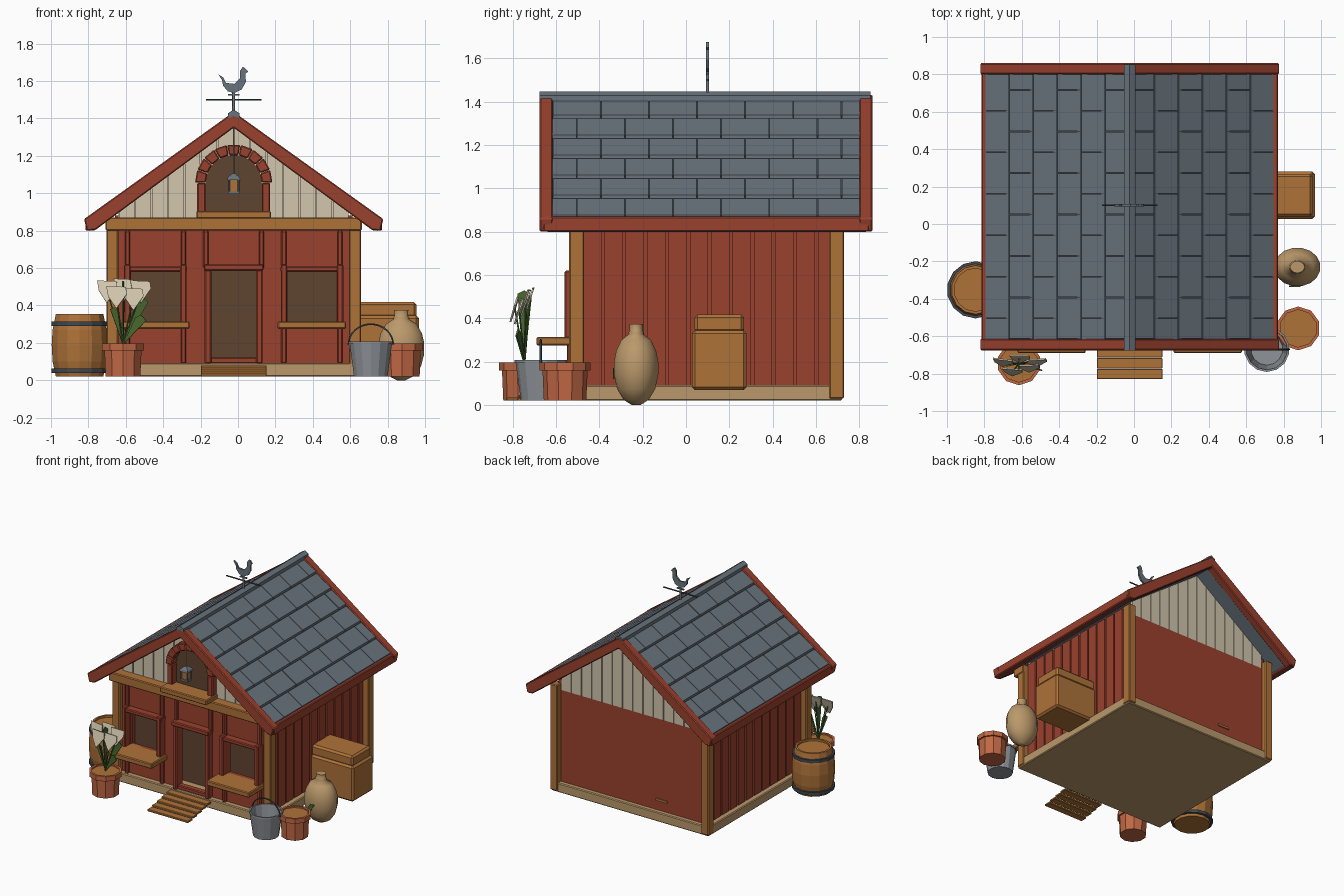
import bpy, bmesh, math

if "Cube" in bpy.data.objects:
    bpy.data.objects.remove(bpy.data.objects["Cube"])


def material(name, hexcode):
    channels = [int(hexcode[i:i + 2], 16) / 255 for i in (0, 2, 4)]
    linear = [((c + 0.055) / 1.055) ** 2.4 for c in channels] + [1]
    mat = bpy.data.materials.new(name)
    mat.use_nodes = True
    mat.diffuse_color = linear
    mat.node_tree.nodes["Principled BSDF"].inputs["Base Color"].default_value = linear
    return mat


red = material("barn red", "9A412E")
wood = material("warm wood", "AE7239")
tan = material("pale tan", "BB996B")
cream = material("cream paint", "D2C6AD")
slate = material("slate", "69747D")
brown = material("dark interior", "5E432F")
clay = material("terracotta", "C06844")
steel = material("steel grey", "8E9297")
green = material("leaf green", "48682F")
iron = material("dark iron", "41484F")

CENTRE = -0.023   # middle of the house in x
FRONT, BACK = -0.5, 0.685   # wall faces
INNER = -0.38     # dark back of the openings
RISE = 0.72       # roof slope


def finish(name, bm, mat, location=(0, 0, 0), bevel=0.0):
    bmesh.ops.recalc_face_normals(bm, faces=bm.faces)
    mesh = bpy.data.meshes.new(name)
    bm.to_mesh(mesh)
    bm.free()
    mesh.materials.append(mat)
    ob = bpy.data.objects.new(name, mesh)
    ob.location = location
    bpy.context.collection.objects.link(ob)
    if bevel:
        mod = ob.modifiers.new("soft edges", "BEVEL")
        mod.width, mod.segments = bevel, 1
    return ob


def add_prism(bm, points, near, far):
    """Extrude an x-z outline along y."""
    face = bm.faces.new([bm.verts.new((x, near, z)) for x, z in points])
    moved = bmesh.ops.extrude_face_region(bm, geom=[face])["geom"]
    verts = [v for v in moved if isinstance(v, bmesh.types.BMVert)]
    bmesh.ops.translate(bm, vec=(0, far - near, 0), verts=verts)


def prism(name, points, near, far, mat, x=CENTRE, bevel=0.0):
    bm = bmesh.new()
    add_prism(bm, points, near, far)
    return finish(name, bm, mat, (x, 0, 0), bevel)


def box(name, left, right, near, far, low, high, mat, x=CENTRE, bevel=0.006):
    outline = [(left, low), (right, low), (right, high), (left, high)]
    return prism(name, outline, near, far, mat, x, bevel)


def lathe(name, profile, x, y, sides, mat, smooth=False):
    bm = bmesh.new()
    rings = []
    for radius, z in profile:
        turn = [math.tau * (k + 0.5) / sides for k in range(sides)]
        rings.append([bm.verts.new((radius * math.cos(a), radius * math.sin(a), z)) for a in turn])
    for low, high in zip(rings, rings[1:]):
        for k in range(sides):
            n = (k + 1) % sides
            bm.faces.new((low[k], low[n], high[n], high[k]))
    bm.faces.new(rings[0])
    bm.faces.new(rings[-1])
    ob = finish(name, bm, mat, (x, y, 0))
    if smooth:
        for poly in ob.data.polygons:
            poly.use_smooth = len(poly.vertices) == 4
    return ob


def rod(name, points, radius, mat):
    curve = bpy.data.curves.new(name, "CURVE")
    curve.dimensions = "3D"
    curve.bevel_depth, curve.bevel_resolution = radius, 1
    curve.use_fill_caps = True
    spline = curve.splines.new("POLY")
    spline.points.add(len(points) - 1)
    for target, p in zip(spline.points, points):
        target.co = (*p, 1)
    curve.materials.append(mat)
    bpy.context.collection.objects.link(bpy.data.objects.new(name, curve))


def mirrored(half):
    """Complete an outline whose first and last points lie on the middle line."""
    return half + [(-x, z) for x, z in reversed(half) if x]


# Body
box("foundation", -0.675, 0.675, -0.54, 0.72, 0.02, 0.092, tan)
box("wall_core", -0.615, 0.615, INNER, BACK, 0.08, 0.8, red, bevel=0)
box("interior_panel", -0.59, 0.59, INNER - 0.007, INNER, 0.09, 0.8, brown, bevel=0)
prism("gable_core", mirrored([(0, 0.8), (0.615, 0.8), (0.615, 0.9), (0, 1.35)]),
      FRONT + 0.02, BACK - 0.01, cream)
box("front_beam", -0.685, 0.685, -0.575, -0.47, 0.8, 0.87, wood)
box("door_header_wall", -0.13, 0.13, FRONT, -0.47, 0.59, 0.8, red, bevel=0)
box("door_lintel", -0.16, 0.16, -0.56, -0.48, 0.585, 0.62, red)
box("door_threshold", -0.125, 0.125, -0.53, -0.48, 0.09, 0.122, red)
box("back_wall_peg", -0.3, -0.2, BACK, BACK + 0.008, 0.165, 0.182, wood, bevel=0)

for side, label in ((-1, "right"), (1, "left")):
    def part(name, inner, outer, near, far, low, high, mat, bevel=0.006):
        left, right = sorted((side * inner, side * outer))
        return box(label + "_" + name, left, right, near, far, low, high, mat, bevel=bevel)

    part("front_post", 0.617, 0.68, -0.54, -0.47, 0.03, 0.87, wood)
    part("back_post", 0.617, 0.68, 0.66, 0.73, 0.03, 0.85, wood)
    # Front wall around the openings
    part("wall_by_door", 0.122, 0.288, FRONT, -0.47, 0.08, 0.8, red, 0)
    part("wall_by_corner", 0.548, 0.62, FRONT, -0.47, 0.08, 0.8, red, 0)
    part("wall_over_window", 0.288, 0.548, FRONT, -0.47, 0.585, 0.8, red, 0)
    part("wall_under_window", 0.288, 0.548, FRONT, -0.47, 0.08, 0.315, red, 0)
    part("corner_return", 0.59, 0.615, FRONT, INNER, 0.08, 0.87, red, 0)
    # Trim and shelf
    part("door_jamb", 0.12, 0.155, -0.55, -0.48, 0.09, 0.62, red)
    part("window_head", 0.25, 0.585, -0.555, -0.48, 0.58, 0.61, red)
    for name, at in (("inner", 0.252), ("outer", 0.552)):
        part("window_jamb_" + name, at, at + 0.034, -0.56, -0.48, 0.3, 0.62, red)
        part("batten_" + name, at + 0.002, at + 0.03, -0.525, FRONT, 0.09, 0.8, red)
    part("door_batten", 0.135, 0.163, -0.525, FRONT, 0.6, 0.8, red)
    part("window_shelf", 0.235, 0.6, -0.69, -0.48, 0.275, 0.315, wood)
    # Side planking
    bm = bmesh.new()
    pitch = 0.0985
    for k in range(12):
        start = FRONT + 0.025 + k * pitch
        low, high = sorted((side * 0.61, side * 0.635))
        add_prism(bm, [(low, 0.08), (high, 0.08), (high, 0.88), (low, 0.88)],
                  start, min(start + pitch - 0.014, BACK))
    finish(label + "_wall_planks", bm, red, (CENTRE, 0, 0))

# Gable boards, front and back
for label, near in (("front", FRONT), ("back", BACK - 0.02)):
    bm = bmesh.new()
    width = 0.088
    for k in range(-7, 7):
        a, b = k * width + 0.003, (k + 1) * width - 0.003
        add_prism(bm, [(a, 0.8), (b, 0.8), (b, 1.35 - RISE * abs(b)), (a, 1.35 - RISE * abs(a))],
                  near, near + 0.02)
    finish(label + "_gable_boards", bm, cream, (CENTRE, 0, 0))

# Attic hatch with arch stones
RADIUS, SPRING = 0.15, 1.055
arc = [math.pi * k / 16 for k in range(17)]
prism("hatch_opening", [(-RADIUS, 0.89), (RADIUS, 0.89)]
      + [(RADIUS * math.cos(a), SPRING + RADIUS * math.sin(a)) for a in arc], FRONT - 0.008, FRONT, brown)
box("hatch_shelf", -0.2, 0.2, -0.64, FRONT, 0.865, 0.905, wood)
for side, label in ((-1, "right"), (1, "left")):
    left, right = sorted((side * RADIUS, side * 0.195))
    box(label + "_hatch_jamb", left, right, -0.56, FRONT, 0.9, SPRING, red)
stones = 9
for k in range(stones):
    a, b = math.pi * (k + 0.02) / stones, math.pi * (k + 0.98) / stones
    ring = [(r * math.cos(t), SPRING + r * math.sin(t))
            for r, t in ((RADIUS, a), (0.207, a), (0.207, b), (RADIUS, b))]
    prism("arch_stone", ring, -0.565, FRONT, red, bevel=0.006)

# Hanging lantern
rod("lantern_wire", [(CENTRE, -0.6, 1.09), (CENTRE, -0.6, 1.37)], 0.003, steel)
lathe("lantern_glass", [(0.033, 1.01), (0.033, 1.075)], CENTRE, -0.6, 4, wood)
lathe("lantern_base", [(0.042, 0.995), (0.042, 1.01)], CENTRE, -0.6, 4, slate)
lathe("lantern_cap", [(0.052, 1.07), (0.045, 1.085), (0.012, 1.105)], CENTRE, -0.6, 4, slate)
for dx in (-1, 1):
    for dy in (-1, 1):
        x, y = CENTRE + dx * 0.025, -0.6 + dy * 0.025
        rod("lantern_bar", [(x, y, 1.0), (x, y, 1.08)], 0.005, slate)


# Roof
def slope(dx, top):
    return (dx, top - RISE * dx)


def layer(top, bottom, reach):
    return mirrored([(0, bottom), slope(reach, bottom), slope(reach, top), (0, top)])


prism("roof_slab", layer(1.41, 1.352, 0.77), -0.64, 0.83, slate)
prism("roof_underlay", layer(1.415, 1.408, 0.765), -0.63, 0.82, iron)
barge = mirrored([(0, 1.435), (0.8, 0.862), (0.785, 0.8), (0.74, 0.803), (0, 1.35)])
prism("front_barge_board", barge, -0.675, -0.615, red, bevel=0.006)
prism("back_barge_board", barge, 0.8, 0.86, red, bevel=0.006)
prism("ridge_cap", mirrored([(0, 1.447), (0.03, 1.428), (0.03, 1.4), (0, 1.415)]), -0.677, 0.852, slate)
rows, tile, gap = 6, 0.222, 0.002
for side, label in ((-1, "right"), (1, "left")):
    low, high = sorted((side * 0.74, side * 0.793))
    box(label + "_fascia", low, high, -0.66, 0.845, 0.8, 0.87, red)
    bm = bmesh.new()
    for row in range(rows):
        a = 0.01 + row * 0.768 / rows
        b = a + 0.768 / rows - 0.008
        outline = [slope(a, 1.412), slope(b, 1.412), slope(b, 1.432), slope(a, 1.422)]
        outline = [(side * x, z) for x, z in outline]
        y = -0.615 - (row % 2) * tile / 2
        while y < 0.8:
            add_prism(bm, outline, max(y, -0.62) + gap, min(y + tile, 0.805) - gap)
            y += tile
    finish(label + "_shingles", bm, slate, (CENTRE, 0, 0))

# Weather vane
rod("vane_pole", [(CENTRE, 0.1, 1.43), (CENTRE, 0.1, 1.56)], 0.008, slate)
rod("vane_arm", [(-0.17, 0.1, 1.5), (0.125, 0.1, 1.5)], 0.005, iron)
rooster = [(-0.105, 1.635), (-0.08, 1.62), (-0.065, 1.59), (-0.02, 1.585), (0.01, 1.615), (0.012, 1.655),
           (0.025, 1.675), (0.037, 1.67), (0.054, 1.65), (0.04, 1.64), (0.042, 1.595),
           (0.02, 1.555), (-0.02, 1.535), (-0.055, 1.545), (-0.08, 1.575), (-0.085, 1.605)]
prism("vane_rooster", rooster, 0.093, 0.107, slate, x=0)
box("vane_perch", -0.03, 0.03, 0.094, 0.106, 1.522, 1.53, slate, bevel=0)

# Entry steps
for k in range(5):
    y, z = -0.83 + k * 0.058, 0.036 + k * 0.011
    box("step_plank", -0.175, 0.175, y, y + 0.056, z - 0.016, z, wood, bevel=0.003)

# Barrel
barrel_at = (-0.847, -0.352)
lathe("barrel", [(0.13, 0.02), (0.148, 0.1), (0.153, 0.19), (0.148, 0.27), (0.13, 0.355),
                 (0.115, 0.355), (0.115, 0.34)], *barrel_at, 14, wood)
for z in (0.04, 0.29):
    lathe("barrel_hoop", [(0.14, z), (0.153, z), (0.153, z + 0.024), (0.14, z + 0.024)], *barrel_at, 14, iron)

# Flower pots
for x, y in ((-0.615, -0.745), (0.878, -0.558)):
    lathe("flower_pot", [(0.098, 0.02), (0.104, 0.16), (0.117, 0.16), (0.117, 0.197),
                         (0.1, 0.197), (0.1, 0.18)], x, y, 10, clay)
    lathe("pot_soil", [(0.099, 0.18), (0.099, 0.187)], x, y, 10, wood)


# Potted plant: blades that widen towards their tips
def blade(name, lean, height, width, turn, mat):
    tip = 0.19 + height
    outline = [(0, 0.19), (lean + width, tip - width), (lean, tip), (lean - width, tip - width / 2)]
    ob = prism(name, outline, -0.004, 0.004, mat, x=-0.615)
    ob.location.y = -0.745
    ob.rotation_euler.z = turn


for lean, height, width, turn in ((0.11, 0.25, 0.025, 0.1), (0.1, 0.16, 0.03, -0.3),
                                  (0, 0.34, 0.033, 1.5), (-0.05, 0.2, 0.02, 0.2)):
    blade("leaf", lean, height, width, turn, green)
for x, y, z in ((-0.7, -0.74, 0.48), (-0.65, -0.79, 0.45), (-0.61, -0.72, 0.49),
                (-0.56, -0.77, 0.44), (-0.52, -0.74, 0.48)):
    rod("flower_stem", [(-0.615, -0.745, 0.19), (x, y, z)], 0.004, green)
    petal = [(0, -0.07), (0.055, 0.01), (0.05, 0.05), (-0.055, 0.055), (-0.045, 0)]
    ob = prism("flower", petal, -0.004, 0.004, cream, x=x)
    ob.location.y, ob.location.z = y, z
    ob.rotation_euler = (-0.3, 0, x + 0.6)

# Bucket with bail
lathe("bucket", [(0.092, 0.02), (0.116, 0.195), (0.121, 0.195), (0.121, 0.208), (0.11, 0.208),
                 (0.085, 0.03)], 0.71, -0.67, 14, steel)
rod("bucket_bail", [(0.71 + 0.12 * math.cos(a), -0.67, 0.19 + 0.11 * math.sin(a)) for a in arc], 0.005, iron)

# Feed sack
sack = lathe("feed_sack", [(0.02, 0), (0.06, 0.025), (0.09, 0.075), (0.104, 0.14), (0.104, 0.2), (0.094, 0.25),
                           (0.07, 0.3), (0.034, 0.328), (0.037, 0.334), (0.03, 0.342), (0.032, 0.375)],
             0.873, -0.23, 16, tan, True)
sack.scale.x = 1.2
prism("sack_leaf_patch", [(-0.03, 0.13), (0, 0.12), (0.03, 0.17), (-0.01, 0.165)], -0.337, -0.329, green, x=0.86)

# Nest box
box("nest_box", 0.59, 0.967, 0.027, 0.28, 0.07, 0.345, wood, x=0, bevel=0.014)
box("nest_box_lid", 0.59, 0.955, 0.04, 0.268, 0.335, 0.418, wood, x=0, bevel=0.014)
